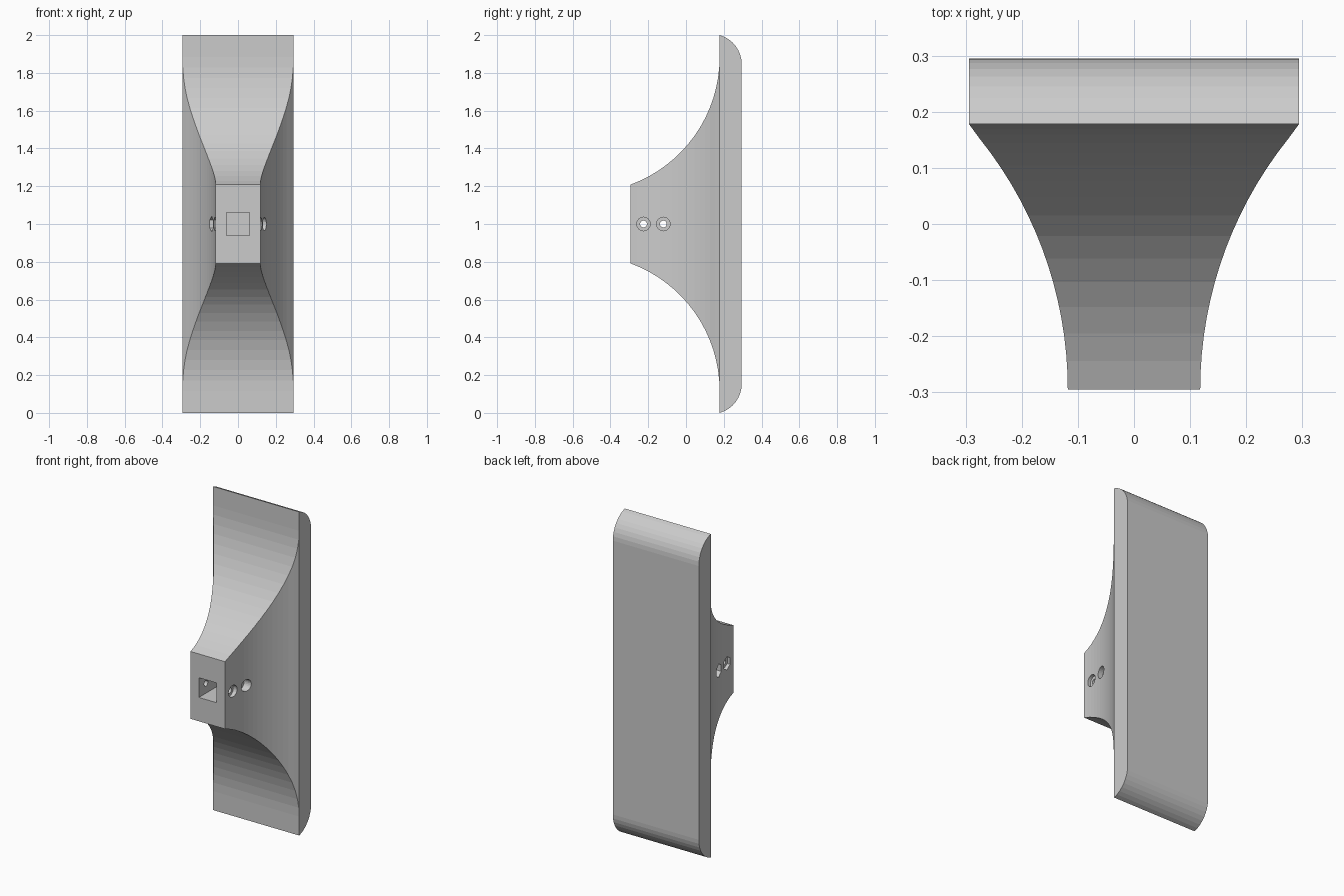
import bpy, bmesh
from math import cos, sin, pi, atan2
from mathutils import Vector

if "Cube" in bpy.data.objects:
    bpy.data.objects.remove(bpy.data.objects["Cube"])


def prism(name, pts, axis, lo, hi):
    """Extrude a 2D outline along x (pts = y,z), y (pts = x,z) or z (pts = x,y)."""
    def place(p, d):
        v = list(p)
        v.insert("xyz".index(axis), d)
        return Vector(v)
    bm = bmesh.new()
    face = bm.faces.new([bm.verts.new(place(p, lo)) for p in pts])
    ext = bmesh.ops.extrude_face_region(bm, geom=[face])
    top = [g for g in ext["geom"] if isinstance(g, bmesh.types.BMVert)]
    bmesh.ops.translate(bm, verts=top, vec=place((0, 0), hi - lo))
    bmesh.ops.recalc_face_normals(bm, faces=bm.faces[:])
    mesh = bpy.data.meshes.new(name)
    bm.to_mesh(mesh)
    bm.free()
    ob = bpy.data.objects.new(name, mesh)
    bpy.context.collection.objects.link(ob)
    return ob


def arc(cx, cy, r, a0, a1, n):
    return [(cx + r * cos(a0 + (a1 - a0) * i / n), cy + r * sin(a0 + (a1 - a0) * i / n))
            for i in range(n + 1)]


def ngon(cx, cy, r, n, start=0):
    return [(cx + r * cos(start + 2 * pi * i / n), cy + r * sin(start + 2 * pi * i / n))
            for i in range(n)]


def combine(ob, cutter, operation):
    bpy.context.view_layer.objects.active = ob
    mod = ob.modifiers.new("cut", "BOOLEAN")
    mod.operation, mod.object, mod.solver = operation, cutter, "EXACT"
    bpy.ops.object.modifier_apply(modifier=mod.name)
    bpy.data.objects.remove(cutter)


# Side outline: flared neck, flat plate front, rounded plate end; mirrored about z = 1
neck = arc(-0.54, 1.883, 0.718, atan2(-0.675, 0.245), 0, 16)
neck[0] = (-0.295, neck[0][1])
end = arc(0.135, 1.846, 0.16, atan2(0.154, 0.043), 0, 8)
upper = neck + [(0.178, 2.0)] + end[1:]
side = upper + [(y, 2 - z) for y, z in reversed(upper)]
body = prism("pad_body", side, "x", -0.5, 0.5)

# Plan outline: neck narrows towards the front; mirrored about x = 0
flare = arc(0.833, -0.295, 0.715, pi, pi - atan2(0.473, 0.538), 16)
flare[-1] = (0.294, 0.178)
right = [(0.118, -0.4)] + flare + [(0.294, 0.4)]
plan = right + [(-x, y) for x, y in reversed(right)]
combine(body, prism("plan_cutter", plan, "z", -0.2, 2.2), "INTERSECT")

# Square socket in the front
h = 0.061
socket = [(-h, 1 - h), (h, 1 - h), (h, 1 + h), (-h, 1 + h)]
combine(body, prism("socket_cutter", socket, "y", -0.4, -0.05), "DIFFERENCE")

# Two cross bolts: through hole, round head recess on the right, hex nut recess on the left
for y in (-0.225, -0.12):
    combine(body, prism("bolt_cutter", ngon(y, 1, 0.018, 24), "x", -0.4, 0.4), "DIFFERENCE")
    combine(body, prism("head_cutter", ngon(y, 1, 0.036, 24), "x", 0.1, 0.4), "DIFFERENCE")
    combine(body, prism("nut_cutter", ngon(y, 1, 0.041, 6, pi / 2), "x", -0.4, -0.1), "DIFFERENCE")
